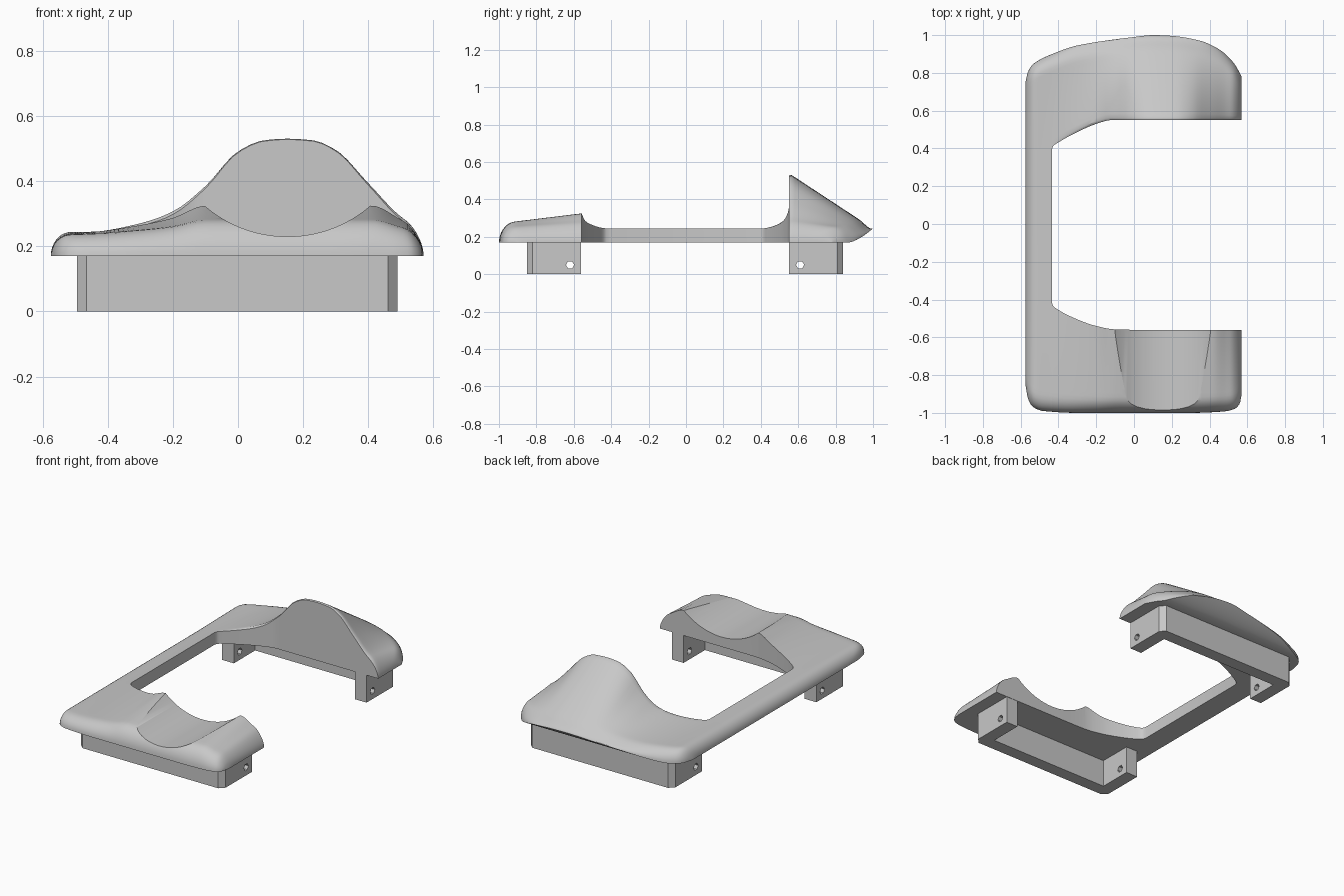
import bpy, bmesh, math

if "Cube" in bpy.data.objects:
    bpy.data.objects.remove(bpy.data.objects["Cube"], do_unlink=True)

grey = bpy.data.materials.new("plain_grey")
grey.use_nodes = True
grey.diffuse_color = (0.58, 0.58, 0.58, 1)
grey.node_tree.nodes["Principled BSDF"].inputs["Base Color"].default_value = (0.58, 0.58, 0.58, 1)


def curve(*pts):
    """Smooth monotone curve through (x, value) points, clamped at its ends."""
    n = len(pts)
    s = [(b[1] - a[1]) / (b[0] - a[0]) for a, b in zip(pts, pts[1:])]
    m = [s[0]]
    for a, b in zip(s, s[1:]):
        m.append(2 * a * b / (a + b) if a * b > 0 else 0)
    m.append(s[-1])

    def value(x):
        x = min(max(x, pts[0][0]), pts[-1][0])
        i = next(k for k in range(n - 1) if x <= pts[k + 1][0])
        w = pts[i + 1][0] - pts[i][0]
        t = (x - pts[i][0]) / w
        return ((1 + 2 * t) * (1 - t) ** 2 * pts[i][1] + t * (1 - t) ** 2 * w * m[i]
                + t * t * (3 - 2 * t) * pts[i + 1][1] + t * t * (t - 1) * w * m[i + 1])
    return value


LEFT, RIGHT, BAR, FLOOR = -0.575, 0.57, -0.435, 0.17

# Plan outlines of the front and rear blocks
front_out = curve((LEFT, -.85), (-.56, -.93), (-.53, -.972), (-.48, -.99), (-.3, -1),
                  (.3, -1), (.47, -.993), (.53, -.98), (.56, -.95), (RIGHT, -.9))
rear_out = curve((LEFT, .75), (-.56, .81), (-.53, .85), (-.42, .905), (-.3, .945), (0, .99),
                 (.1, 1), (.2, .996), (.35, .97), (.45, .925), (.53, .85), (RIGHT, .78))
front_in = curve((BAR, -.41), (-.43, -.43), (-.4, -.455), (-.3, -.505), (-.2, -.54),
                 (-.1, -.558), (0, -.56), (RIGHT, -.56))
rear_in = curve((BAR, .39), (-.43, .41), (-.4, .432), (-.3, .487), (-.2, .53),
                (-.12, .55), (RIGHT, .55))

# Height along the inner edges
ridge = curve((LEFT, .235), (BAR, .245), (-.3, .265), (-.2, .287), (-.1, .325),
              (.41, .325), (.5, .282), (RIGHT, .24))
hump = curve((LEFT, .235), (BAR, .245), (-.3, .272), (-.2, .31), (-.1, .39), (0, .5),
             (.08, .535), (.15, .54), (.23, .535), (.3, .505), (.4, .4), (.5, .295), (RIGHT, .25))


def rounded(d, r):
    t = min(max(d / r, 0), 1)
    return math.sqrt(1 - (1 - t) ** 2)


def under(x, y):
    return FLOOR + 0.075 * max(0, (y - 0.87) / 0.13) ** 1.5


def top(x, y):
    yf, yr = front_out(x), rear_out(x)
    if y < 0:
        u = max(0, (front_in(x) - y) / (front_in(x) - yf))
        h = 0.235 + (ridge(x) - 0.235) * (1 - 0.6 * u)
    else:
        u = max(0, (y - rear_in(x)) / (yr - rear_in(x)))
        h = hump(x) * (1 - u) + 0.245 * u
        if x > BAR:  # softened inner edge of the tall block
            d = max(0, 1 - (y - rear_in(x)) / 0.018)
            h -= 0.012 * d * d * min(1, (x - BAR) / 0.2)
    low = under(x, y)
    edge = rounded(min(x - LEFT, RIGHT - x), 0.06) * rounded(min(y - yf, yr - y), 0.08)
    return low + max(0, h - low) * edge


def finish(ob):
    ob.data.materials.clear()
    ob.data.materials.append(grey)
    bpy.ops.object.select_all(action='DESELECT')
    ob.select_set(True)
    bpy.context.view_layer.objects.active = ob
    bpy.ops.object.shade_smooth_by_angle(angle=math.radians(32))


def mesh_object(name, bm):
    bmesh.ops.recalc_face_normals(bm, faces=bm.faces[:])
    me = bpy.data.meshes.new(name)
    bm.to_mesh(me)
    bm.free()
    ob = bpy.data.objects.new(name, me)
    bpy.context.collection.objects.link(ob)
    return ob


def cut(ob, sides, radius, depth, location, rotation):
    bpy.ops.mesh.primitive_cylinder_add(vertices=sides, radius=radius, depth=depth,
                                        location=location, rotation=rotation)
    cutter = bpy.context.object
    cutter.hide_render = True
    mod = ob.modifiers.new("cut", 'BOOLEAN')
    mod.operation, mod.solver, mod.object = 'DIFFERENCE', 'EXACT', cutter
    bpy.context.view_layer.objects.active = ob
    bpy.ops.object.modifier_apply(modifier=mod.name)
    bpy.data.objects.remove(cutter, do_unlink=True)


# Cover: C-shaped shell made of columns across x
bm = bmesh.new()


def grid(rows):
    vs = [[bm.verts.new(p) for p in row] for row in rows]
    for a, b in zip(vs, vs[1:]):
        for i in range(len(a) - 1):
            bm.faces.new((a[i], a[i + 1], b[i + 1], b[i]))


def patch(xs, start, end, us):
    for z in (top, under):
        grid([[(x, y, z(x, y)) for y in (start(x) + (end(x) - start(x)) * u for u in us)]
              for x in xs])


bar_xs = [LEFT + (BAR - LEFT) * (1 - math.cos(math.pi / 2 * k / 12)) for k in range(13)]
block_xs = [BAR + (RIGHT - BAR) * (1 - math.cos(math.pi * k / 56)) / 2 for k in range(57)]
all_xs = bar_xs + block_xs[1:]
us = [math.sin(math.pi / 2 * k / 20) for k in range(21)]
patch(all_xs, front_in, front_out, us)
patch(all_xs, rear_in, rear_out, [0, 0.012, 0.03] + us[1:])
patch(bar_xs, front_in, rear_in, [0, 1])

# Inner wall of the opening
path = [(x, front_in(x)) for x in reversed(block_xs)] + [(x, rear_in(x)) for x in block_xs]
grid([[(x, y, top(x, y)), (x, y, under(x, y))] for x, y in path])
bmesh.ops.remove_doubles(bm, verts=bm.verts[:], dist=0.0001)
cover = mesh_object("cover", bm)

# Round saddle through the front block
cut(cover, 128, 0.39, 1.0, (0.152, -0.8, 0.62), (math.pi / 2, 0, 0))
finish(cover)


# U-shaped mounting skirts with a hole through each arm
def skirt(name, inner, outer, hole_y):
    x0, x1, wall, c = -0.495, 0.49, 0.08, 0.03
    s = 1 if outer > inner else -1
    outline = [(x0, inner), (x0, outer - s * c), (x0 + c, outer), (x1 - c, outer),
               (x1, outer - s * c), (x1, inner), (x1 - wall, inner),
               (x1 - wall, outer - s * wall), (x0 + wall, outer - s * wall), (x0 + wall, inner)]
    bm = bmesh.new()
    base = bm.faces.new([bm.verts.new((x, y, 0)) for x, y in outline])
    ext = bmesh.ops.extrude_face_region(bm, geom=[base])["geom"]
    bmesh.ops.translate(bm, vec=(0, 0, FLOOR),
                        verts=[v for v in ext if isinstance(v, bmesh.types.BMVert)])
    ob = mesh_object(name, bm)
    cut(ob, 6, 0.022, 2, (0, hole_y, 0.05), (0, math.pi / 2, 0))
    finish(ob)


skirt("front_skirt", -0.562, -0.85, -0.62)
skirt("rear_skirt", 0.552, 0.84, 0.61)
